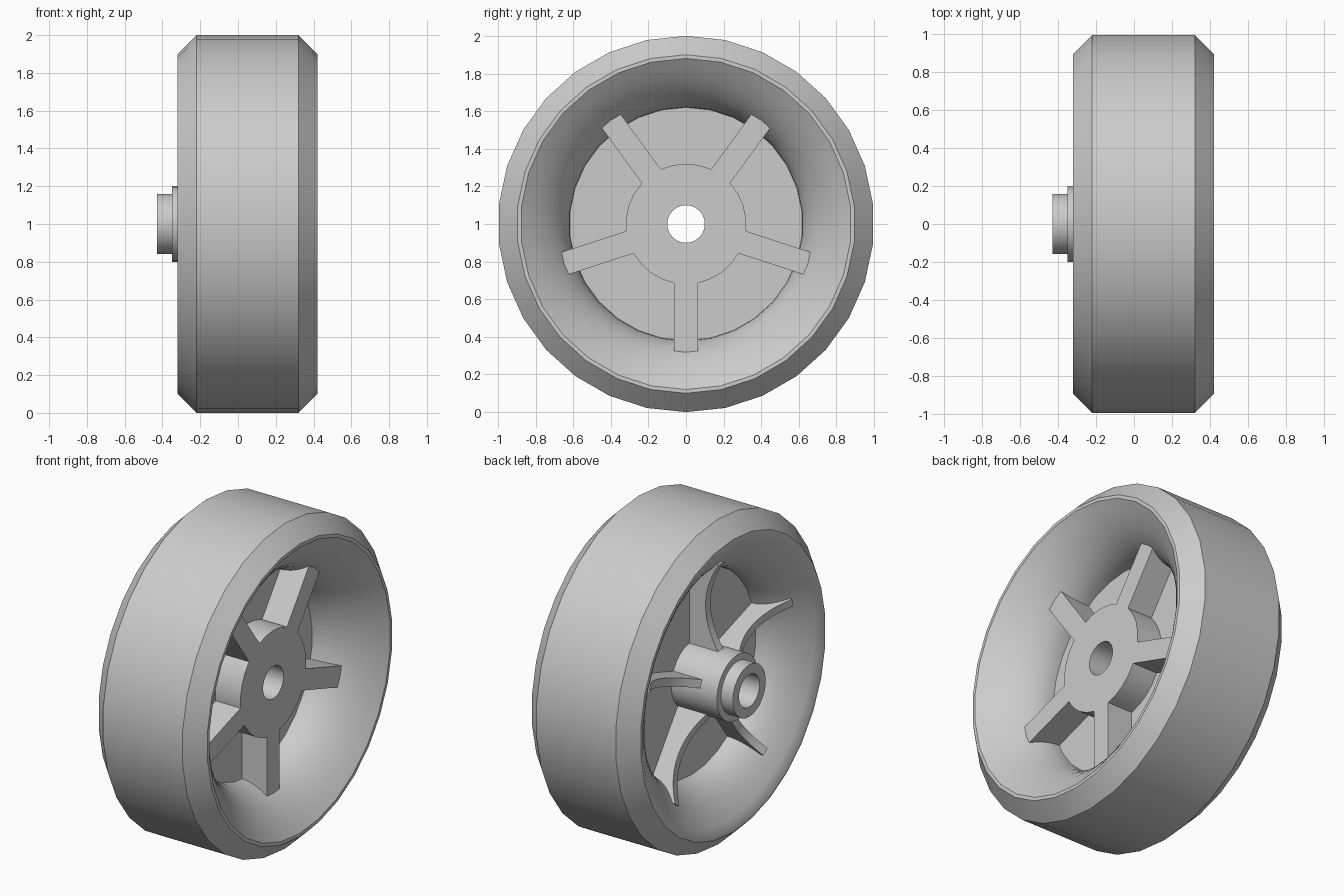
import bpy, bmesh, math
from mathutils import Matrix, Vector

if "Cube" in bpy.data.objects:
    bpy.data.objects.remove(bpy.data.objects["Cube"], do_unlink=True)

grey = bpy.data.materials.new("plain_grey")
grey.use_nodes = True
colour = (0.6, 0.6, 0.6, 1)
grey.diffuse_color = colour
grey.node_tree.nodes["Principled BSDF"].inputs["Base Color"].default_value = colour

SEGMENTS = 30
AXLE = Vector((0, 0, 1))


def finish(name, bm):
    """Turn a bmesh into a shaded object sitting on the axle."""
    bmesh.ops.recalc_face_normals(bm, faces=bm.faces)
    bmesh.ops.translate(bm, verts=bm.verts, vec=AXLE)
    mesh = bpy.data.meshes.new(name)
    bm.to_mesh(mesh)
    bm.free()
    mesh.materials.append(grey)
    obj = bpy.data.objects.new(name, mesh)
    bpy.context.collection.objects.link(obj)
    bpy.ops.object.select_all(action='DESELECT')
    obj.select_set(True)
    bpy.context.view_layer.objects.active = obj
    bpy.ops.object.shade_smooth_by_angle(angle=math.radians(30))


def lathe(name, profile):
    """Revolve a closed (x, radius) profile about the x axis."""
    bm = bmesh.new()
    rings = []
    for i in range(SEGMENTS):
        turn = Matrix.Rotation(math.tau * i / SEGMENTS, 3, 'X')
        rings.append([bm.verts.new(turn @ Vector((x, 0, r))) for x, r in profile])
    n = len(profile)
    for i in range(SEGMENTS):
        a, b = rings[i], rings[(i + 1) % SEGMENTS]
        for j in range(n):
            k = (j + 1) % n
            bm.faces.new((a[j], a[k], b[k], b[j]))
    finish(name, bm)


def fin(name, profile, width, angle):
    """Plate with an (x, radius) outline, turned about the axle from straight up."""
    bm = bmesh.new()
    face = bm.faces.new([bm.verts.new((x, -width / 2, r)) for x, r in profile])
    side = bmesh.ops.extrude_face_region(bm, geom=[face])
    moved = [v for v in side["geom"] if isinstance(v, bmesh.types.BMVert)]
    bmesh.ops.translate(bm, verts=moved, vec=(0, width, 0))
    bmesh.ops.rotate(bm, verts=bm.verts, matrix=Matrix.Rotation(angle, 3, 'X'))
    finish(name, bm)


def flare(web_x, rim_x, steps=10):
    """Trumpet-shaped inner wall from the web out to the rim."""
    return [(web_x + (rim_x - web_x) * i / steps, 0.62 + 0.26 * (i / steps) ** 2)
            for i in range(steps + 1)]


# Tyre, flared inner walls and centre web
tread = [(-0.32, 0.9), (-0.22, 1), (0.32, 1), (0.42, 0.9)]
lathe("wheel_body", tread + flare(0.07, 0.42)[::-1]
      + [(0.07, 0.15), (-0.04, 0.15)] + flare(-0.04, -0.32))

# Stepped hub with an open bore
lathe("hub", [(-0.43, 0.1), (-0.43, 0.16), (-0.35, 0.16), (-0.35, 0.2),
              (0.03, 0.2), (0.03, 0.32), (0.24, 0.32), (0.24, 0.1)])

# Curved outer edge of the ribs
STEPS = 12
curve = [(-0.24 + 0.36 * t * (1 - t), 0.19 + 0.54 * t)
         for t in (i / STEPS for i in range(STEPS + 1))]
rib = [(0, 0.19)] + curve + [(0, 0.73)]
spoke = [(0.03, 0.25), (0.24, 0.25), (0.24, 0.69), (0.03, 0.69)]

# Five thick spokes on one side, five thin ribs between them on the other
for i in range(5):
    turn = math.tau * i / 5
    fin(f"spoke_{i + 1}", spoke, 0.125, turn + math.pi)
    fin(f"rib_{i + 1}", rib, 0.05, turn)
